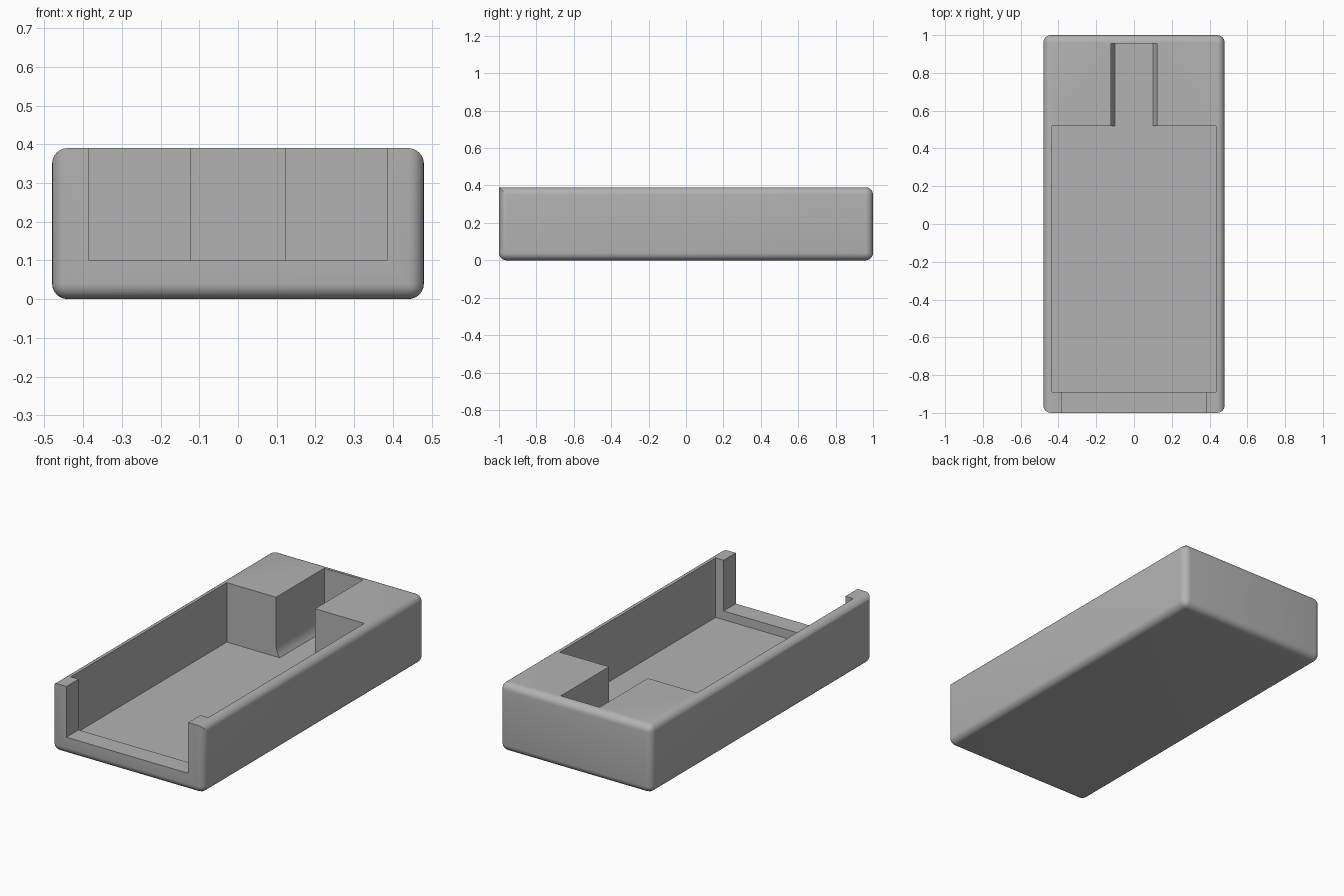
import bpy, bmesh, math

cube = bpy.data.objects.get("Cube")
if cube:
    bpy.data.objects.remove(cube, do_unlink=True)

grey = bpy.data.materials.new("plain grey")
grey.use_nodes = True
colour = (0.45, 0.45, 0.45, 1)
grey.diffuse_color = colour
grey.node_tree.nodes["Principled BSDF"].inputs["Base Color"].default_value = colour

HALF_W, HALF_L, HEIGHT, ROUND = 0.48, 1.0, 0.39, 0.04
FLOOR, SILL, ABOVE = 0.05, 0.10, 0.6


def prism(name, profile, y0, y1):
    """Extrude an x-z outline along y."""
    bm = bmesh.new()
    face = bm.faces.new([bm.verts.new((x, y0, z)) for x, z in profile])
    new = bmesh.ops.extrude_face_region(bm, geom=[face])["geom"]
    verts = [v for v in new if isinstance(v, bmesh.types.BMVert)]
    bmesh.ops.translate(bm, verts=verts, vec=(0, y1 - y0, 0))
    bmesh.ops.recalc_face_normals(bm, faces=bm.faces)
    mesh = bpy.data.meshes.new(name)
    bm.to_mesh(mesh)
    bm.free()
    mesh.materials.append(grey)
    obj = bpy.data.objects.new(name, mesh)
    bpy.context.collection.objects.link(obj)
    return obj


def rectangle(half, low, high):
    return [(-half, low), (half, low), (half, high), (-half, high)]


# Tray body: every edge rounded except the top front one
tray = prism("tray_body", rectangle(HALF_W, 0, HEIGHT), -HALF_L, HALF_L)
bm = bmesh.new()
bm.from_mesh(tray.data)
edges = [e for e in bm.edges
         if not all(v.co.y < 0 and v.co.z > HEIGHT / 2 for v in e.verts)]
bmesh.ops.bevel(bm, geom=edges, offset=ROUND, segments=6, profile=0.5,
                affect='EDGES', clamp_overlap=True)
bm.to_mesh(tray.data)
bm.free()

# Rear channel outline: straight walls that curve inward at the floor
radius, half, start = 0.103, 0.123, 0.115
sweep = math.asin((start - FLOOR) / radius)
curve = [(half - radius + radius * math.cos(sweep * i / 5),
          start - radius * math.sin(sweep * i / 5)) for i in range(6)]
right_side = [(half, ABOVE)] + curve
channel = right_side + [(-x, z) for x, z in reversed(right_side)]

# Main pocket, front opening and rear channel
cutters = [
    prism("pocket_cutter", rectangle(0.435, FLOOR, ABOVE), -0.89, 0.52),
    prism("opening_cutter", rectangle(0.385, SILL, ABOVE), -1.2, -0.8),
    prism("channel_cutter", channel, 0.4, 0.955),
]
bpy.context.view_layer.objects.active = tray
for cutter in cutters:
    cutter.hide_render = True
    cut = tray.modifiers.new(cutter.name, 'BOOLEAN')
    cut.operation = 'DIFFERENCE'
    cut.solver = 'EXACT'
    cut.object = cutter
    bpy.ops.object.modifier_apply(modifier=cut.name)
    bpy.data.objects.remove(cutter, do_unlink=True)

bpy.ops.object.select_all(action='DESELECT')
tray.select_set(True)
bpy.ops.object.shade_smooth_by_angle(angle=math.radians(30))
